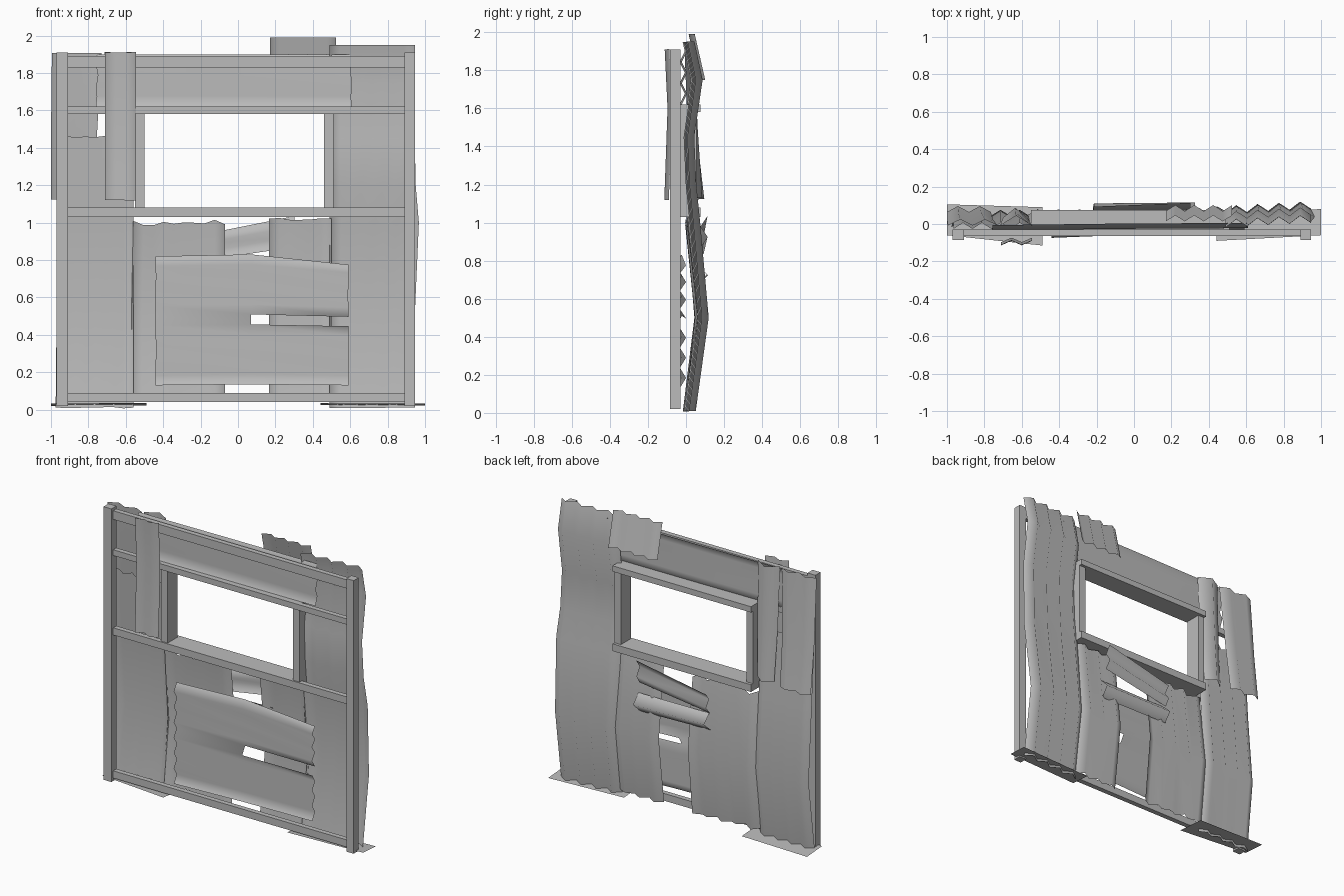
import bpy, bmesh, random
from mathutils import Vector

random.seed(4)
cube = bpy.data.objects.get("Cube")
if cube:
    bpy.data.objects.remove(cube, do_unlink=True)

grey = bpy.data.materials.new("weathered_grey")
grey.use_nodes = True
COLOUR = (0.5, 0.5, 0.5, 1)
grey.diffuse_color = COLOUR
grey.node_tree.nodes["Principled BSDF"].inputs["Base Color"].default_value = COLOUR


def finish(name, bm, smooth=False):
    mesh = bpy.data.meshes.new(name)
    bm.to_mesh(mesh)
    bm.free()
    mesh.materials.append(grey)
    for poly in mesh.polygons:
        poly.use_smooth = smooth
    obj = bpy.data.objects.new(name, mesh)
    bpy.context.collection.objects.link(obj)
    return obj


def beam(name, x, y, z):
    """Box between the given ranges."""
    bm = bmesh.new()
    bmesh.ops.create_cube(bm, size=1)
    for v in bm.verts:
        v.co = Vector([(r[0] + r[1]) / 2 + c * (r[1] - r[0]) for r, c in zip((x, y, z), v.co)])
    finish(name, bm)


def sheet(name, stations, upright=True, amp=0.016, ragged=0.006, skew=0, droop=0, slot=None):
    """Corrugated sheet. Each station: (position along ridges, depth, side a, side b).
    skew turns it about its ridges, droop pulls the far corner in, slot drops one cell."""
    bm = bmesh.new()
    width = stations[0][3] - stations[0][2]
    cells = max(2, round(width / 0.054))
    last = len(stations) - 1
    grid = []
    for i, (along, depth, a, b) in enumerate(stations):
        row = []
        for k in range(cells + 1):
            t = k / cells
            across = a + (b - a) * t - (droop * t ** 3 if i == last else 0)
            pos = along + (random.uniform(-ragged, ragged) if i in (0, last) else 0)
            y = depth + skew * (t - 0.5) + (amp if k % 2 else -amp)
            row.append(bm.verts.new((across, y, pos) if upright else (pos, y, across)))
        grid.append(row)
    for i in range(last):
        for k in range(cells):
            if (i, k) != slot:
                quad = (grid[i][k], grid[i][k + 1], grid[i + 1][k + 1], grid[i + 1][k])
                bm.faces.new(quad if upright else quad[::-1])
    finish(name, bm, smooth=True)


# Posts and thin rails
POST_Y, RAIL_Y = (-0.085, -0.03), (-0.065, -0.03)
beam("right_post", (-0.97, -0.91), POST_Y, (0.02, 1.91))
beam("left_post", (0.89, 0.945), POST_Y, (0.02, 1.91))
for name, z in (("bottom_rail", (0.04, 0.09)), ("sill_rail", (1.03, 1.08)),
                ("lintel_rail", (1.58, 1.62)), ("top_rail", (1.83, 1.89))):
    beam(name, (-0.91, 0.89), RAIL_Y, z)

# Deep window box
BOX_Y, JAMB_Y = (-0.03, 0.075), (-0.055, 0.055)
beam("window_sill", (-0.55, 0.51), BOX_Y, (1.03, 1.08))
beam("window_lintel", (-0.55, 0.51), BOX_Y, (1.58, 1.62))
beam("window_jamb_right", (-0.55, -0.5), JAMB_Y, (1.08, 1.58))
beam("window_jamb_left", (0.46, 0.51), JAMB_Y, (1.08, 1.58))

# Tall upright sheets at both sides
sheet("tall_sheet_left", [
    (0.01, 0.022, 0.49, 0.945), (0.5, 0.09, 0.49, 0.945), (1.0, 0.045, 0.49, 0.967),
    (1.2, 0.025, 0.49, 0.95), (1.45, 0.014, 0.49, 0.945), (1.75, 0.058, 0.49, 0.945),
    (1.95, 0.015, 0.49, 0.945)], amp=0.02, ragged=0.001, skew=0.025)
sheet("tall_sheet_right", [
    (0.01, 0.0, -0.975, -0.56), (0.5, 0.06, -0.97, -0.56),
    (1.0, 0.02, -0.965, -0.56), (1.46, -0.01, -0.965, -0.56)], ragged=0.004)

# Lower upright sheets below the window
sheet("lower_sheet_right", [
    (0.05, 0.015, -0.57, -0.07), (0.5, 0.063, -0.57, -0.07), (1.0, 0.012, -0.56, -0.07)], ragged=0.015)
sheet("lower_sheet_left", [
    (0.05, 0.02, 0.165, 0.5), (0.5, 0.078, 0.165, 0.5), (1.02, 0.018, 0.165, 0.5)])

# Upper patches
sheet("upper_sheet_right", [
    (1.125, 0.08, -1.0, -0.765), (1.45, 0.042, -1.0, -0.755), (1.905, 0.008, -0.995, -0.73)],
    ragged=0.003)
sheet("upper_strip_back", [
    (1.13, 0.06, -0.7, -0.57), (1.5, 0.035, -0.71, -0.555), (1.91, 0.018, -0.715, -0.545)],
    amp=0.026, ragged=0.003)
sheet("upper_strip_front", [
    (1.12, -0.102, -0.71, -0.545), (1.6, -0.085, -0.71, -0.545), (1.91, -0.1, -0.71, -0.545)],
    amp=0.012, ragged=0.002)
sheet("upper_patch_left", [
    (1.75, 0.085, 0.17, 0.525), (1.99, 0.03, 0.17, 0.525)], ragged=0.001)

# Sheets lying across the frame
sheet("cross_sheet_top", [
    (-0.755, -0.02, 1.62, 1.9), (-0.1, -0.012, 1.62, 1.9), (0.605, -0.008, 1.62, 1.9)],
    upright=False, amp=0.014)
sheet("cross_sheet_front", [
    (-0.44, -0.058, 0.13, 0.82), (0.07, -0.038, 0.135, 0.83), (0.59, -0.016, 0.13, 0.825)],
    upright=False, ragged=0.001, droop=0.05, slot=(1, 6))

# Small loose strips on the back
sheet("back_strip_upper", [
    (-0.22, 0.075, 0.79, 0.93), (0.3, 0.095, 0.87, 1.035)], upright=False, amp=0.018)
sheet("back_strip_lower", [
    (-0.22, 0.08, 0.67, 0.785), (0.32, 0.085, 0.66, 0.785)], upright=False, amp=0.03)

# Thin ground plates under the posts, tipped up at the front
for name, outline in (
        ("ground_plate_right", ((-1, -0.06), (-0.49, -0.115), (-0.49, 0.09), (-1, 0.105))),
        ("ground_plate_left", ((0.44, -0.09), (1, -0.06), (1, 0.08), (0.44, 0.05)))):
    bm = bmesh.new()
    face = bm.faces.new([bm.verts.new((x, y, 0.028 - 0.07 * y)) for x, y in outline])
    bmesh.ops.solidify(bm, geom=[face], thickness=0.004)
    finish(name, bm)
